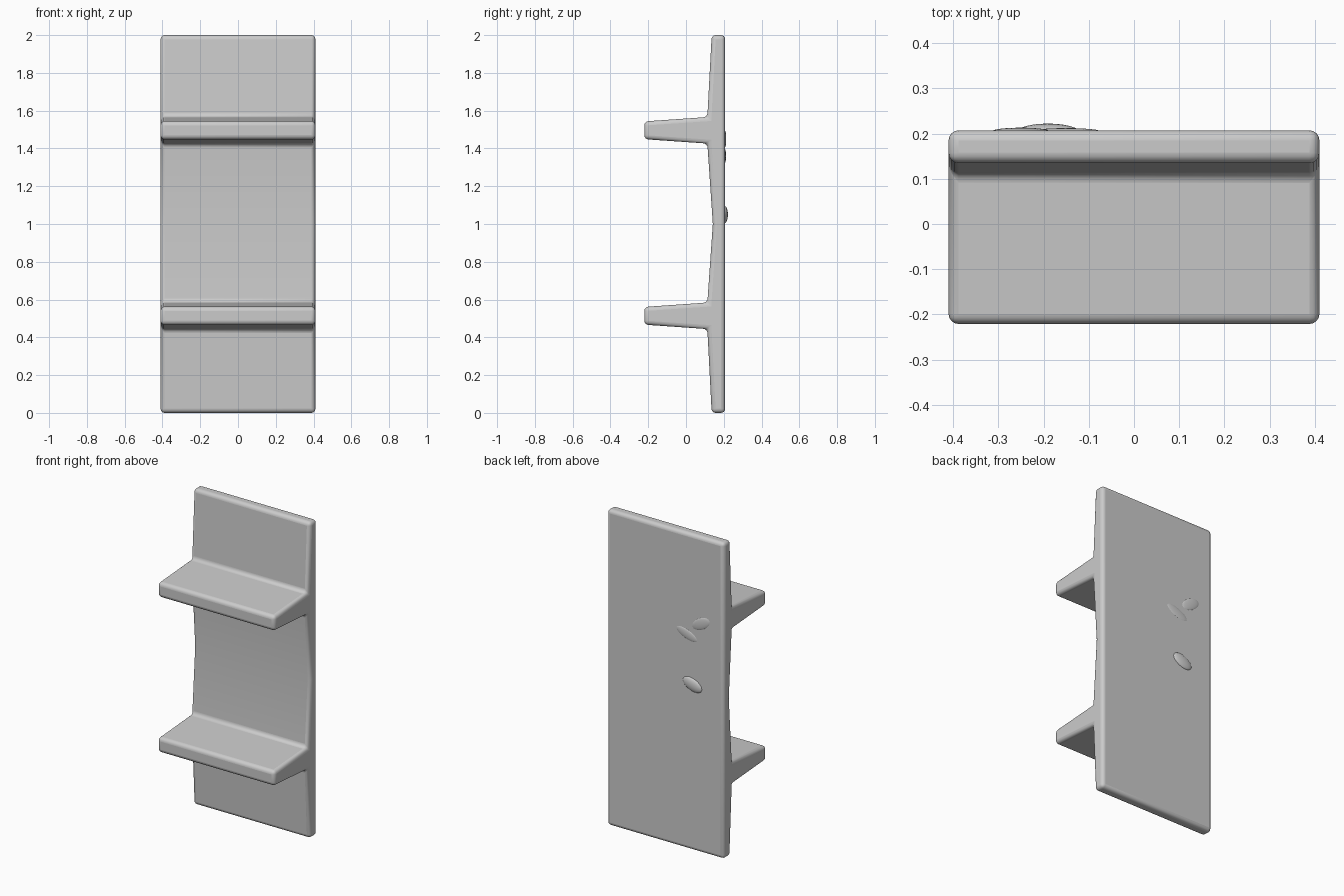
import bpy
import bmesh
import math

cube = bpy.data.objects.get("Cube")
if cube:
    bpy.data.objects.remove(cube, do_unlink=True)

grey = bpy.data.materials.new("plain grey")
grey.use_nodes = True
colour = (0.6, 0.6, 0.6, 1.0)
grey.diffuse_color = colour
grey.node_tree.nodes["Principled BSDF"].inputs["Base Color"].default_value = colour

HALF_WIDTH = 0.41
BACK = 0.207


def shelf_profile(z):
    """Tapered shelf outline around height z, from top root to bottom root."""
    return [(0.113, z + 0.07), (-0.221, z + 0.047),
            (-0.221, z - 0.047), (0.113, z - 0.07)]


# Side profile (y, z): thin panel, slightly thicker where the shelves join
profile = [(BACK, 0.0), (BACK, 2.0), (0.136, 2.0)]
profile += shelf_profile(1.496)
profile += [(0.142, 1.0)]
profile += shelf_profile(0.514)
profile += [(0.136, 0.0)]

# Sweep the profile across the width
bm = bmesh.new()
face = bm.faces.new([bm.verts.new((-HALF_WIDTH, y, z)) for y, z in profile])
ext = bmesh.ops.extrude_face_region(bm, geom=[face])
moved = [v for v in ext["geom"] if isinstance(v, bmesh.types.BMVert)]
bmesh.ops.translate(bm, verts=moved, vec=(2 * HALF_WIDTH, 0, 0))
bmesh.ops.recalc_face_normals(bm, faces=bm.faces)
mesh = bpy.data.meshes.new("shelf_panel")
bm.to_mesh(mesh)
bm.free()
panel = bpy.data.objects.new("shelf_panel", mesh)
bpy.context.collection.objects.link(panel)
mesh.materials.append(grey)

# Soft rounded edges and fillets at the shelf roots
bevel = panel.modifiers.new("rounded_edges", "BEVEL")
bevel.width = 0.022
bevel.segments = 4
bevel.limit_method = "ANGLE"
bevel.angle_limit = math.radians(30)


def back_bump(name, x, z, size, tilt):
    """Shallow raised dimple on the back face."""
    bpy.ops.mesh.primitive_uv_sphere_add(segments=24, ring_count=12, radius=1,
                                         location=(x, BACK - 0.002, z),
                                         rotation=(0, math.radians(tilt), 0))
    bump = bpy.context.object
    bump.name = name
    bump.scale = size
    bump.data.materials.append(grey)
    return bump


bumps = [
    back_bump("back_bump_low", -0.19, 1.05, (0.07, 0.017, 0.04), -20),
    back_bump("back_bump_middle", -0.15, 1.36, (0.08, 0.007, 0.03), -20),
    back_bump("back_bump_high", -0.25, 1.45, (0.07, 0.008, 0.035), 30),
]

# Smooth shading with crisp borders
bpy.ops.object.select_all(action="DESELECT")
for obj in [panel] + bumps:
    obj.select_set(True)
bpy.context.view_layer.objects.active = panel
bpy.ops.object.shade_smooth_by_angle(angle=math.radians(35))
